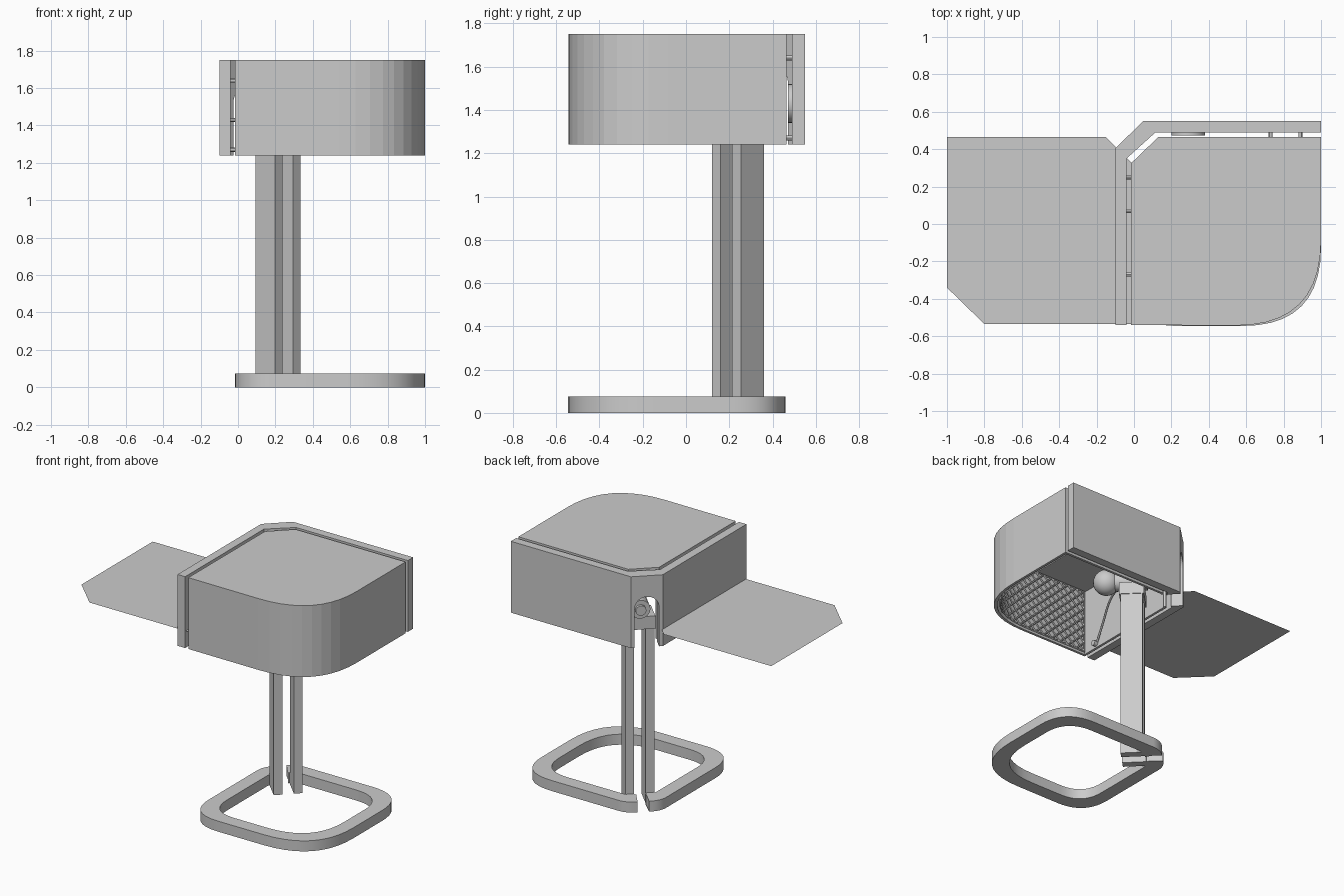
import bpy, bmesh, math
from mathutils import Vector, Matrix

if "Cube" in bpy.data.objects:
    bpy.data.objects.remove(bpy.data.objects["Cube"])

S = math.sqrt(0.5)
MID = Vector((0.0575, 0.395, 0))      # middle of the chamfered back-left corner
D = Vector((S, -S, 0))                # diagonal, towards the front right
N = Vector((S, S, 0))                 # across the diagonal
Z0, Z1 = 1.24, 1.75                   # hood bottom and top


def at(a, b, z):
    return MID + D * a + N * b + Vector((0, 0, z))


def finish(name, bm):
    bmesh.ops.recalc_face_normals(bm, faces=bm.faces)
    me = bpy.data.meshes.new(name)
    bm.to_mesh(me)
    bm.free()
    ob = bpy.data.objects.new(name, me)
    bpy.context.collection.objects.link(ob)
    return ob


def smooth(ob, angle=30):
    bpy.ops.object.select_all(action='DESELECT')
    ob.select_set(True)
    bpy.context.view_layer.objects.active = ob
    bpy.ops.object.shade_smooth_by_angle(angle=math.radians(angle))


def rounded(corners, seg=10):
    """Corners are (x, y, cut); each cut corner becomes a soft curve."""
    pts, n = [], len(corners)
    for i, (x, y, r) in enumerate(corners):
        c = Vector((x, y))
        if r == 0:
            pts.append(c)
            continue
        p = c + (Vector(corners[i - 1][:2]) - c).normalized() * r
        q = c + (Vector(corners[(i + 1) % n][:2]) - c).normalized() * r
        for k in range(seg + 1):
            t = k / seg
            pts.append(p * (1 - t) ** 2 + c * 2 * t * (1 - t) + q * t * t)
    return pts


def prism(name, pts, z0, z1):
    bm = bmesh.new()
    f = bm.faces.new([bm.verts.new((p[0], p[1], z0)) for p in pts])
    ext = bmesh.ops.extrude_face_region(bm, geom=[f])['geom']
    bmesh.ops.translate(bm, vec=(0, 0, z1 - z0),
                        verts=[v for v in ext if isinstance(v, bmesh.types.BMVert)])
    return finish(name, bm)


def wall(name, outer, inner, z0, z1, closed):
    """Solid wall between two matching outlines."""
    bm = bmesh.new()
    rows = [[bm.verts.new((p[0], p[1], z)) for p, z in
             ((o, z0), (o, z1), (i, z1), (i, z0))] for o, i in zip(outer, inner)]
    n = len(rows)
    for k in range(n if closed else n - 1):
        a, b = rows[k], rows[(k + 1) % n]
        for j in range(4):
            bm.faces.new((a[j], a[(j + 1) % 4], b[(j + 1) % 4], b[j]))
    if not closed:
        bm.faces.new(rows[0])
        bm.faces.new(rows[-1])
    return finish(name, bm)


def diag_box(name, a0, a1, b0, b1, z0, z1):
    return prism(name, [at(a, b, 0) for a, b in ((a0, b0), (a1, b0), (a1, b1), (a0, b1))], z0, z1)


def rod(name, p, q, r, seg=20):
    p, q = Vector(p), Vector(q)
    bm = bmesh.new()
    bmesh.ops.create_cone(bm, cap_ends=True, segments=seg, radius1=r, radius2=r, depth=(q - p).length)
    rot = (q - p).to_track_quat('Z', 'Y').to_matrix().to_4x4()
    bmesh.ops.transform(bm, matrix=Matrix.Translation((p + q) / 2) @ rot, verts=bm.verts)
    ob = finish(name, bm)
    smooth(ob)
    return ob


# arch cutter for the corner opening
bm = bmesh.new()
arch = [(-0.08, 1.1)] + [(-0.08 * math.cos(math.pi * k / 16), 1.52 + 0.08 * math.sin(math.pi * k / 16))
                         for k in range(17)] + [(0.08, 1.1)]
f = bm.faces.new([bm.verts.new(at(-0.2, b, z)) for b, z in arch])
ext = bmesh.ops.extrude_face_region(bm, geom=[f])['geom']
bmesh.ops.translate(bm, vec=D * 0.31, verts=[v for v in ext if isinstance(v, bmesh.types.BMVert)])
cutter = finish("arch_cutter", bm)
cutter.hide_render = True
cutter.hide_set(True)


def cut_arch(ob):
    m = ob.modifiers.new("arch", 'BOOLEAN')
    m.operation, m.object, m.solver = 'DIFFERENCE', cutter, 'EXACT'


# hood shell and lid
hood_out = rounded([(-0.015, -0.54, 0), (1.0, -0.545, 0.46), (1.0, 0.465, 0), (0.13, 0.465, 0), (-0.015, 0.325, 0)])
hood_in = rounded([(0.003, -0.522, 0), (0.982, -0.527, 0.45), (0.982, 0.447, 0), (0.137, 0.447, 0), (0.003, 0.317, 0)])
shell = wall("hood_shell", hood_out, hood_in, Z0, Z1, True)
cut_arch(shell)
prism("hood_lid", hood_in, Z1 - 0.02, Z1)

# back band around the two straight sides
band = wall("back_band", [(-0.1, -0.54), (-0.1, 0.405), (0.05, 0.55), (1.0, 0.55)],
            [(-0.04, -0.54), (-0.04, 0.35), (0.115, 0.49), (1.0, 0.49)], Z0, Z1, False)
cut_arch(band)

# spacers between hood and band
for i, (x, z) in enumerate(((0.73, 1.64), (0.89, 1.27), (0.73, 1.27), (0.89, 1.64))):
    rod(f"back_spacer_{i}", (x, 0.455, z), (x, 0.495, z), 0.011, 12)
for i, (y, z) in enumerate(((0.25, 1.43), (0.07, 1.64), (-0.27, 1.27), (-0.27, 1.64))):
    rod(f"side_spacer_{i}", (-0.045, y, z), (-0.005, y, z), 0.011, 12)
rod("back_disc", (0.29, 0.472, 1.43), (0.29, 0.492, 1.43), 0.09, 24)

# diamond lattice lining the curved wall
track = [Vector((0.02, -0.505))] + rounded([(0.02, -0.505, 0), (0.965, -0.51, 0.44), (0.965, 0.43, 0)], 24)[1:]
lens = [0.0]
for p, q in zip(track, track[1:]):
    lens.append(lens[-1] + (q - p).length)


def along(t):
    s = t * lens[-1]
    k = max(i for i in range(len(track) - 1) if lens[i] <= s + 1e-9)
    return track[k].lerp(track[k + 1], min(1, (s - lens[k]) / (lens[k + 1] - lens[k])))


COLS, ROWS = 48, 14
bm = bmesh.new()
grid = {}
for i in range(COLS + 1):
    p = along(i / COLS)
    for j in range(ROWS + 1):
        if (i + j) % 2 == 0:
            grid[i, j] = bm.verts.new((p.x, p.y, Z0 + 0.01 + 0.47 * j / ROWS))
for i in range(COLS + 1):
    for j in range(ROWS + 1):
        if (i + j) % 2:
            ring = [grid.get(k) for k in ((i - 1, j), (i, j - 1), (i + 1, j), (i, j + 1))]
            ring = [v for v in ring if v]
            if len(ring) > 2:
                bm.faces.new(ring)
lattice = finish("lattice_liner", bm)
wire = lattice.modifiers.new("wire", 'WIREFRAME')
wire.thickness, wire.use_replace, wire.use_boundary = 0.012, True, True

# flat side leaf
bm = bmesh.new()
bm.faces.new([bm.verts.new((x, y, 1.36)) for x, y in
              ((-1, 0.465), (-1, -0.34), (-0.8, -0.535), (-0.012, -0.535), (-0.012, 0.327), (-0.15, 0.465))])
finish("side_leaf", bm)

# base ring, open at the back-left corner
G, W = 0.038, 0.095
def loop(corners, a):
    lo, hi = at(a, -G, 0), at(a, G, 0)
    return rounded([(lo.x, lo.y, 0)] + corners + [(hi.x, hi.y, 0)])
outer = loop([(-0.015, 0.3, 0.06), (-0.015, -0.545, 0.24), (1.0, -0.545, 0.42), (1.0, 0.46, 0.26), (0.155, 0.46, 0.06)], 0.015)
inner = loop([(0.085, 0.25, 0.05), (0.085, -0.445, 0.2), (0.9, -0.445, 0.36), (0.9, 0.36, 0.22), (0.2, 0.36, 0.05)], 0.13)
smooth(wall("base_ring", outer, inner, 0, 0.075, False), 20)

# twin posts standing on the inward ends of the ring
for side, (b0, b1) in (("left", (-W, -G)), ("right", (G, W))):
    diag_box(f"{side}_post", 0.145, 0.295, b0, b1, 0, 1.25)
    diag_box(f"{side}_foot", 0.06, 0.15, b0, b1, 0, 0.075)

# lamp head, socket and bulb
diag_box("lamp_head", 0.135, 0.305, -0.1, 0.1, 1.25, 1.34)
rod("socket", at(0.12, 0, 1.4), at(0.34, 0, 1.4), 0.065, 24)
rod("socket_cap", at(0.1, 0, 1.4), at(0.13, 0, 1.4), 0.035, 24)
bm = bmesh.new()
bmesh.ops.create_uvsphere(bm, u_segments=24, v_segments=16, radius=0.09,
                          matrix=Matrix.Translation(at(0.40, 0, 1.4)))
smooth(finish("bulb", bm), 60)

# cord from the socket to the side wall
cu = bpy.data.curves.new("cord", 'CURVE')
cu.dimensions, cu.bevel_depth, cu.bevel_resolution, cu.resolution_u = '3D', 0.008, 2, 8
sp = cu.splines.new('BEZIER')
path = [at(0.3, -0.05, 1.4), Vector((0.16, -0.05, 1.42)), Vector((0.05, -0.28, 1.34)), Vector((0.0, -0.4, 1.27))]
sp.bezier_points.add(len(path) - 1)
for bp, p in zip(sp.bezier_points, path):
    bp.co = p
    bp.handle_left_type = bp.handle_right_type = 'AUTO'
bpy.context.collection.objects.link(bpy.data.objects.new("cord", cu))
rod("cord_plug", (-0.01, -0.4, 1.27), (0.03, -0.4, 1.27), 0.02, 16)
